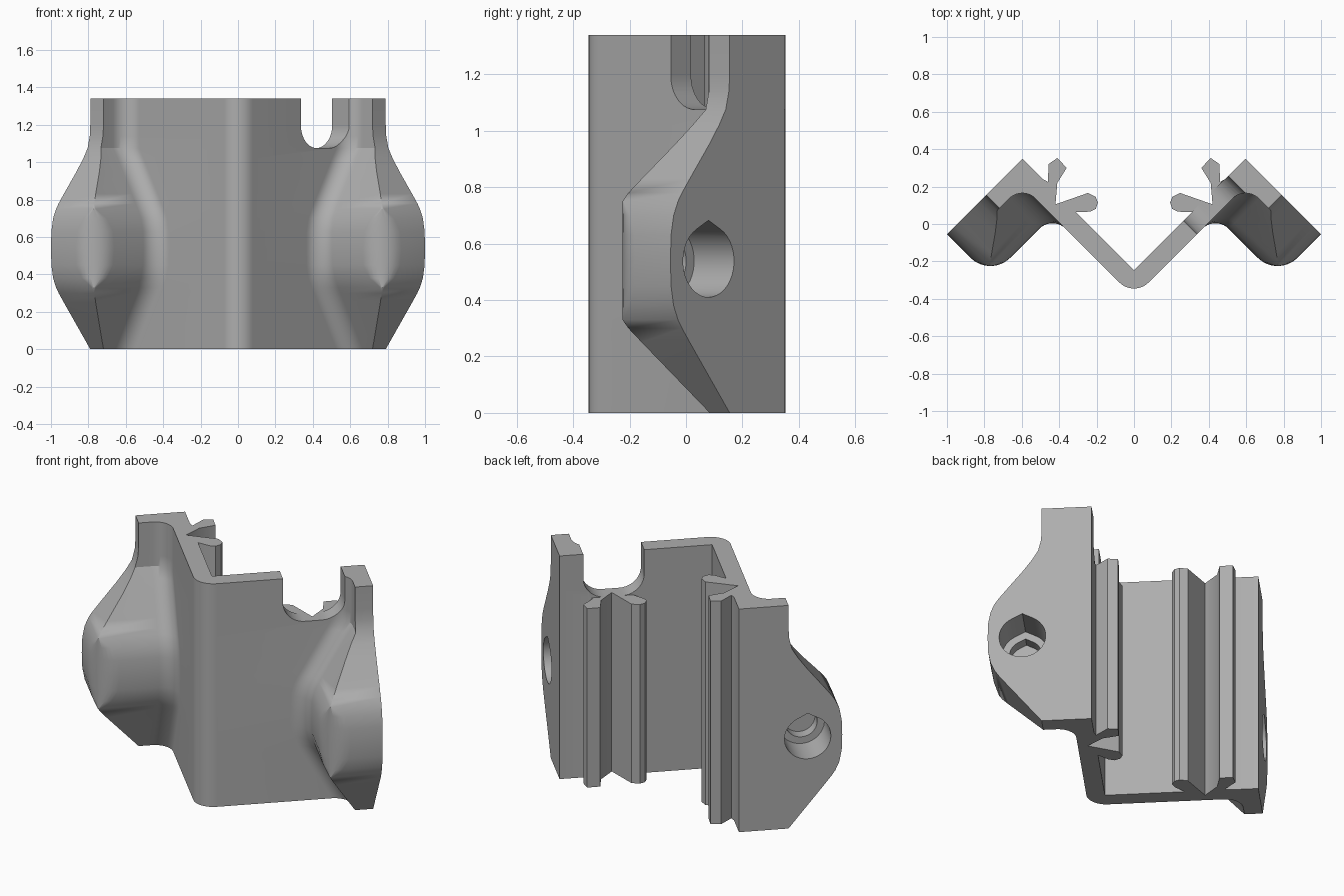
import bpy, bmesh
from math import sin, cos, radians, sqrt

cube = bpy.data.objects.get("Cube")
if cube:
    bpy.data.objects.remove(cube, do_unlink=True)

HEIGHT = 1.34
BACK = 0.668               # flange back plane, measured along the arm
OUTER, INNER = 0.276, 0.175  # arm wall faces, measured across the arm
R2 = sqrt(2)

grey = bpy.data.materials.new("plain_grey")
grey.use_nodes = True
grey.diffuse_color = (0.42, 0.42, 0.42, 1)
grey.node_tree.nodes["Principled BSDF"].inputs["Base Color"].default_value = (0.42, 0.42, 0.42, 1)


def to_xy(p, q):
    """Along the arm (p) and across it (q) to x, y on the +x side."""
    return ((p + q) / R2, (p - q) / R2)


def arc(cx, cy, r, a0, a1, n):
    return [(cx + r * cos(radians(a0 + (a1 - a0) * i / n)),
             cy + r * sin(radians(a0 + (a1 - a0) * i / n))) for i in range(n + 1)]


def make_object(name, bm):
    bmesh.ops.recalc_face_normals(bm, faces=bm.faces)
    mesh = bpy.data.meshes.new(name)
    bm.to_mesh(mesh)
    bm.free()
    mesh.materials.append(grey)
    obj = bpy.data.objects.new(name, mesh)
    bpy.context.collection.objects.link(obj)
    return obj


# Snap hooks and the groove between them, from the flange towards the V
HOOKS = [(0.487, 0.24), (0.46, 0.225), (0.457, 0.32), (0.41, 0.353), (0.36, 0.30),
         (0.41, 0.22), (0.42, 0.105), (0.246, 0.166), (0.205, 0.145), (0.193, 0.115),
         (0.205, 0.08), (0.235, 0.066), (0.31, 0.063)]


def section(edge, front):
    """Closed outline of the bracket for a flange edge and flange front position."""
    half = arc(0, -0.235, 0.11, -90, -45, 6)
    flange = arc(front - 0.1, OUTER + 0.1, 0.1, -90, 0, 10)
    r = max(0, (-0.225 - (front - edge) / R2) / (R2 - 1))
    flange += arc(front + r, edge - r, r, 180, 90, 8)
    flange += [(BACK, edge), (BACK, INNER)]
    half += [to_xy(p, q) for p, q in flange] + HOOKS + [(0, -INNER * R2)]
    return half + [(-x, y) for x, y in half[-2:0:-1]]


# Height, flange edge, flange front: the boss swells symmetrically, then blends up
swell = [(0, 0.449, 0.568), (0.25, 0.649, 0.427), (0.3, 0.688, 0.399), (0.33, 0.708, 0.382),
         (0.38, 0.73, 0.357), (0.45, 0.743, 0.342), (0.54, 0.746, 0.34)]
levels = swell + [(1.08 - z, e, f) for z, e, f in swell[-2:0:-1]]
levels += [(0.95, 0.553, 0.495), (1.02, 0.502, 0.535), (1.075, 0.469, 0.568),
           (1.14, 0.453, 0.568), (1.2, 0.449, 0.568), (HEIGHT, 0.449, 0.568)]

# Bracket body lofted through the levels
bm = bmesh.new()
rings = [[bm.verts.new((x, y, z)) for x, y in section(e, f)] for z, e, f in levels]
n = len(rings[0])
for low, high in zip(rings, rings[1:]):
    for i in range(n):
        j = (i + 1) % n
        bm.faces.new((low[i], low[j], high[j], high[i]))
bm.faces.new(rings[0])
bm.faces.new(rings[-1])
bmesh.ops.remove_doubles(bm, verts=bm.verts, dist=0.0004)
body = make_object("bracket_body", bm)


def cutter(name, points, dp, dq, side=1):
    """Prism from (p, q, z) points, swept by dp along and dq across the arm."""
    bm = bmesh.new()
    ends = []
    for k in (0, 1):
        ring = []
        for p, q, z in points:
            x, y = to_xy(p + k * dp, q + k * dq)
            ring.append(bm.verts.new((side * x, y, z)))
        ends.append(ring)
        bm.faces.new(ring)
    for i in range(len(points)):
        j = (i + 1) % len(points)
        bm.faces.new((ends[0][i], ends[0][j], ends[1][j], ends[1][i]))
    obj = make_object(name, bm)
    obj.hide_render = True
    return obj


cutters = []

# U-shaped notch through one arm, and the shortened hooks beside it
u_shape = [(0.2, 1.6)] + arc(0.32, 1.195, 0.12, 180, 270, 10)
u_shape += arc(0.417, 1.195, 0.12, 270, 360, 10) + [(0.537, 1.6)]
cutters.append(cutter("notch_cutter", [(p, 0.1, z) for p, z in u_shape], 0, 0.6))
box = [(0.12, 1.075), (0.63, 1.075), (0.63, 1.6), (0.12, 1.6)]
cutters.append(cutter("hook_cutter", [(p, -0.3, z) for p, z in box], 0, 0.3 + INNER - 0.002))

# Stepped screw holes with a peaked top in both flanges
for side in (1, -1):
    for radius, depth in ((0.128, 0.2), (0.088, 0.27)):
        hole = arc(0.555, 0.538, radius, 118, 422, 32) + [(0.555, 0.538 + radius * 1.13)]
        cutters.append(cutter("hole_cutter", [(BACK + 0.1, q, z) for q, z in hole],
                              -0.1 - depth, 0, side))

bpy.context.view_layer.objects.active = body
for obj in cutters:
    mod = body.modifiers.new(obj.name, 'BOOLEAN')
    mod.operation = 'DIFFERENCE'
    mod.solver = 'EXACT'
    mod.object = obj
    bpy.ops.object.modifier_apply(modifier=mod.name)
for obj in cutters:
    bpy.data.objects.remove(obj, do_unlink=True)

bpy.ops.object.select_all(action='DESELECT')
body.select_set(True)
bpy.ops.object.shade_smooth_by_angle(angle=radians(28))
